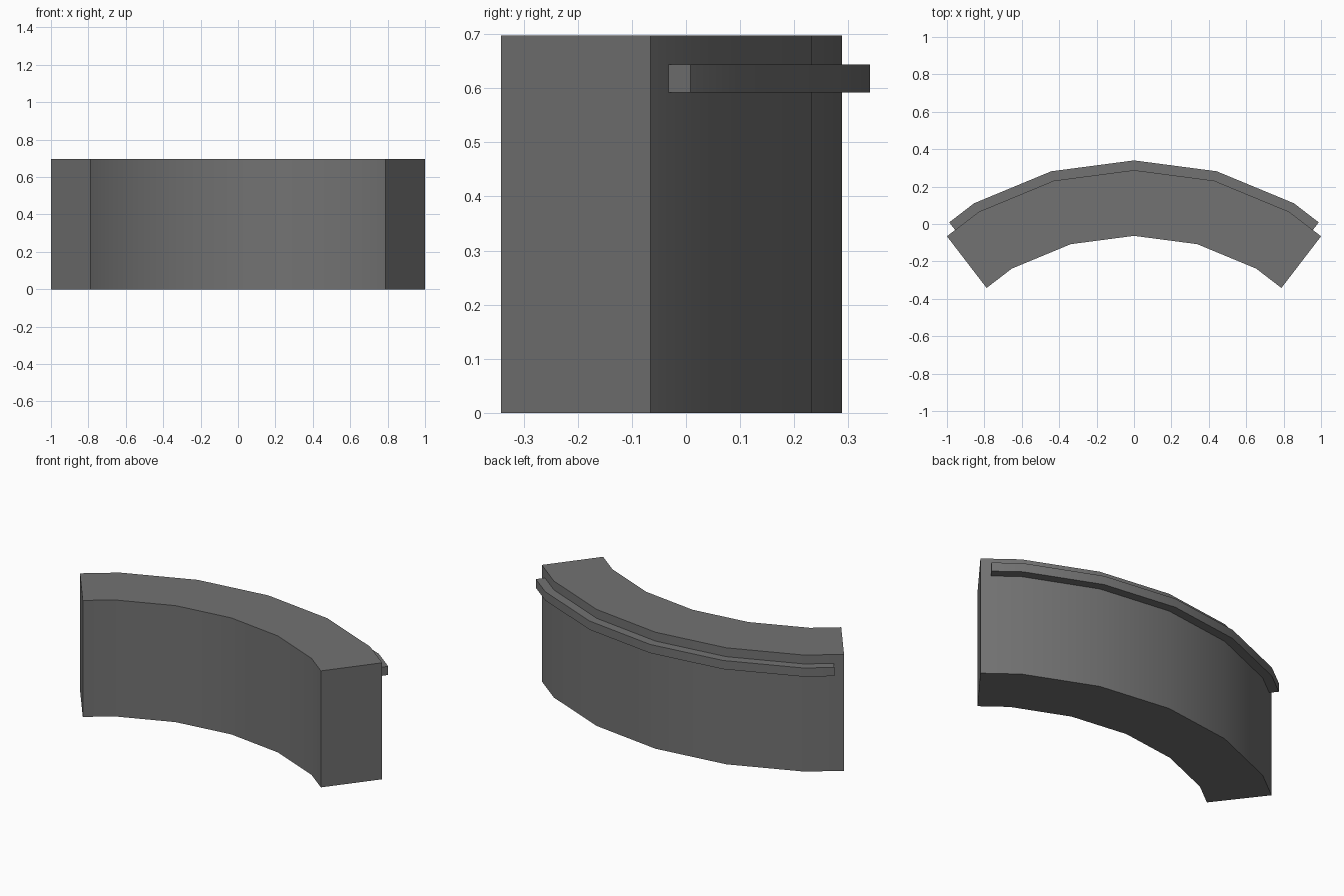
import bpy, bmesh, math
from mathutils import Vector

if "Cube" in bpy.data.objects:
    bpy.data.objects.remove(bpy.data.objects["Cube"])

CENTRE_Y = -1.369          # centre of the curve
STEP = math.radians(15)    # arc facet angle
R_OUT, R_IN, R_TRIM = 1.657, 1.3057, 1.709

grey = bpy.data.materials.new("dark_grey")
grey.diffuse_color = (0.17, 0.17, 0.17, 1)
grey.use_nodes = True
grey.node_tree.nodes["Principled BSDF"].inputs["Base Color"].default_value = grey.diffuse_color


def plan_points(r, inset):
    """Plan of a faceted arc; ends sit mid-facet, pulled back by inset."""
    pts = [Vector((r * math.sin(i * STEP), r * math.cos(i * STEP))) for i in range(-2, 3)]
    a = 2.5 * STEP
    mid = r * math.cos(STEP / 2)
    end = Vector((mid * math.sin(a) - inset * math.cos(a),
                  mid * math.cos(a) + inset * math.sin(a)))
    return [Vector((-end.x, end.y))] + pts + [end]


def curved_block(name, r_in, r_out, z0, z1, inset=0.0):
    bm = bmesh.new()
    rings = []
    for pi, po in zip(plan_points(r_in, inset), plan_points(r_out, inset)):
        rings.append([bm.verts.new((p.x, p.y + CENTRE_Y, z))
                      for p, z in ((pi, z0), (po, z0), (po, z1), (pi, z1))])
    for a, b in zip(rings, rings[1:]):
        for k in range(4):
            n = (k + 1) % 4
            bm.faces.new((a[k], a[n], b[n], b[k]))
    bm.faces.new(rings[0])
    bm.faces.new(rings[-1][::-1])
    bmesh.ops.recalc_face_normals(bm, faces=bm.faces)
    me = bpy.data.meshes.new(name)
    bm.to_mesh(me)
    bm.free()
    me.materials.append(grey)
    ob = bpy.data.objects.new(name, me)
    bpy.context.collection.objects.link(ob)
    bpy.ops.object.select_all(action='DESELECT')
    ob.select_set(True)
    bpy.context.view_layer.objects.active = ob
    bpy.ops.object.shade_smooth_by_angle(angle=math.radians(30))
    return ob


# Curved counter body
curved_block("curved_body", R_IN, R_OUT, 0.0, 0.697)
# Thin rail along the outer face
curved_block("outer_rail", R_OUT - 0.001, R_TRIM, 0.592, 0.644, inset=0.055)
